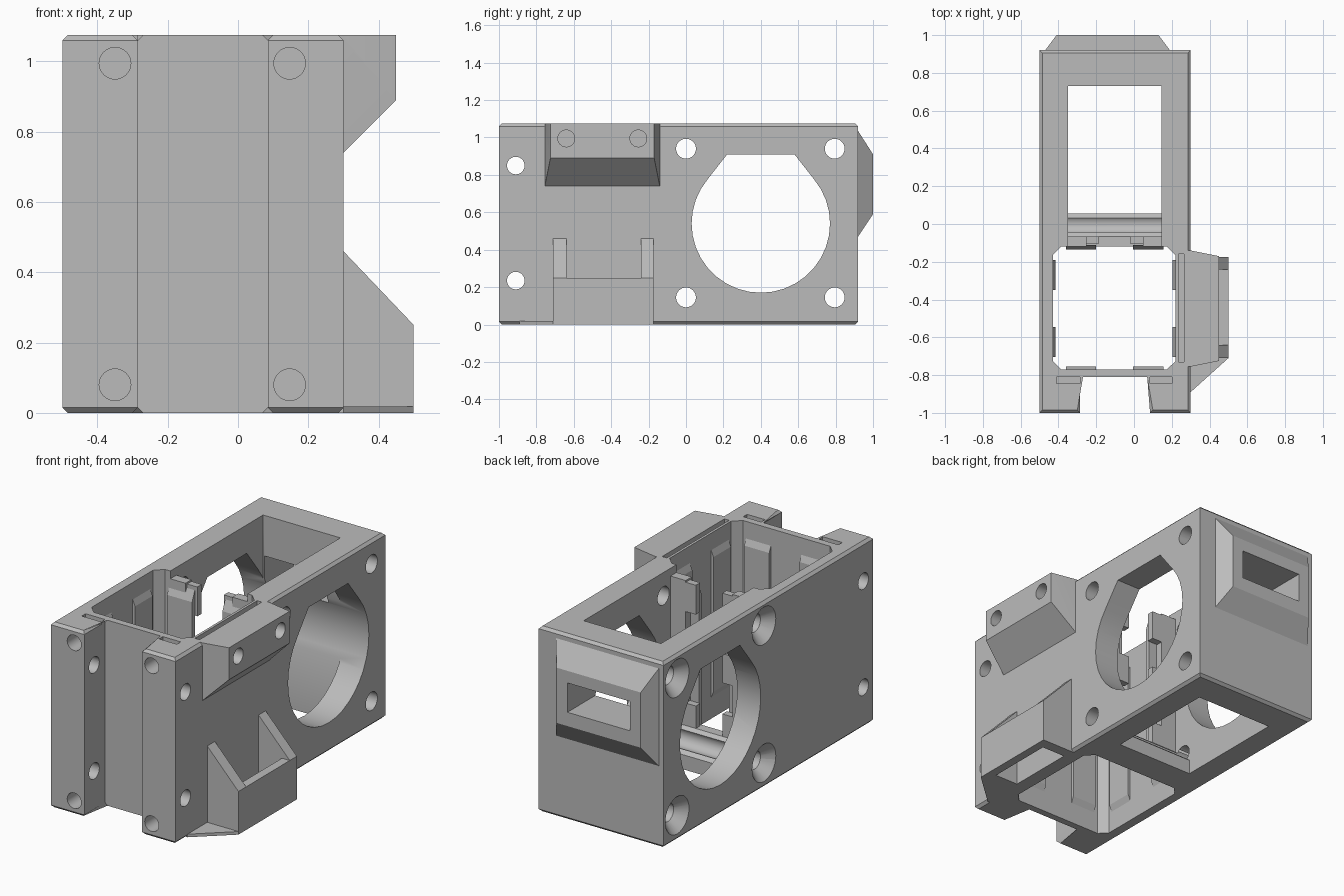
import bpy, bmesh, math
from mathutils import Vector

cube = bpy.data.objects.get("Cube")
if cube:
    bpy.data.objects.remove(cube, do_unlink=True)

grey = bpy.data.materials.new("plain grey")
grey.use_nodes = True
GREY = (0.5, 0.5, 0.5, 1)
grey.diffuse_color = GREY
grey.node_tree.nodes["Principled BSDF"].inputs["Base Color"].default_value = GREY


def finish(name, bm):
    bmesh.ops.recalc_face_normals(bm, faces=bm.faces)
    mesh = bpy.data.meshes.new(name)
    bm.to_mesh(mesh)
    bm.free()
    mesh.materials.append(grey)
    obj = bpy.data.objects.new(name, mesh)
    bpy.context.collection.objects.link(obj)
    return obj


def place(axis, a, b, t):
    return {"x": (t, a, b), "y": (a, t, b), "z": (a, b, t)}[axis]


def prism_mesh(pts, axis, lo, hi, scale_hi=1.0):
    """Extrude a flat outline along an axis, optionally scaling the far end about its centre."""
    bm = bmesh.new()
    ca = sum(p[0] for p in pts) / len(pts)
    cb = sum(p[1] for p in pts) / len(pts)
    near = [bm.verts.new(place(axis, a, b, lo)) for a, b in pts]
    far = [bm.verts.new(place(axis, ca + (a - ca) * scale_hi, cb + (b - cb) * scale_hi, hi)) for a, b in pts]
    bm.faces.new(near)
    bm.faces.new(far)
    n = len(pts)
    for i in range(n):
        j = (i + 1) % n
        bm.faces.new((near[i], near[j], far[j], far[i]))
    return bm


def prism(name, pts, axis, lo, hi, scale_hi=1.0):
    return finish(name, prism_mesh(pts, axis, lo, hi, scale_hi))


def box(name, x, y, z):
    return prism(name, [(x[0], y[0]), (x[1], y[0]), (x[1], y[1]), (x[0], y[1])], "z", *z)


def circle(a, b, r, n=32):
    return [(a + r * math.cos(math.tau * i / n), b + r * math.sin(math.tau * i / n)) for i in range(n)]


def hull(name, pts):
    bm = bmesh.new()
    for p in pts:
        bm.verts.new(p)
    bmesh.ops.convex_hull(bm, input=bm.verts)
    bmesh.ops.dissolve_limit(bm, angle_limit=0.01, verts=bm.verts, edges=bm.edges)
    return finish(name, bm)


def combine(target, other, operation="DIFFERENCE"):
    mod = target.modifiers.new("combine", "BOOLEAN")
    mod.operation, mod.solver, mod.object = operation, "EXACT", other
    bpy.context.view_layer.objects.active = target
    bpy.ops.object.modifier_apply(modifier=mod.name)
    bpy.data.objects.remove(other, do_unlink=True)


TOP = 1.075
LEFT, RIGHT, FRONT, BACK = -0.5, 0.3, -1.0, 0.92

# Main housing outline, with the wide channel between the two front pillars
outline = [(LEFT, FRONT), (-0.285, FRONT), (-0.285, -0.81), (0.085, -0.81),
           (0.085, FRONT), (RIGHT, FRONT), (RIGHT, BACK), (LEFT, BACK)]
bm = prism_mesh(outline, "z", 0, TOP)
rims = []
for e in bm.edges:
    a, b = (v.co for v in e.verts)
    mid = (a + b) / 2
    if abs(a.z - b.z) < 0.01 and abs(mid.y + 0.81) > 0.01:
        rims.append(e)
bmesh.ops.bevel(bm, geom=rims, offset=0.015, segments=1, affect="EDGES")
body = finish("housing", bm)

# Upper side lug, tapered outwards
lug = [(x, y, z) for x in (0.27, RIGHT) for y in (-0.755, -0.14) for z in (0.74, TOP)]
lug += [(0.45, y, z) for y in (-0.725, -0.17) for z in (0.89, TOP)]
combine(body, hull("side_lug", lug), "UNION")

# Lower side pocket with sloping cheeks and a thin floor gusset
cheeks = [(0.28, 0), (0.5, 0), (0.5, 0.25), (0.3, 0.46), (0.28, 0.46)]
combine(body, prism("side_pocket", cheeks, "y", -0.71, -0.175), "UNION")
gusset = [(0.28, -0.89), (0.3, -0.89), (0.5, -0.71), (0.5, -0.69), (0.28, -0.69)]
combine(body, prism("floor_gusset", gusset, "z", 0, 0.018), "UNION")

# Raised frame on the back wall
frame = [(x, y, z) for x in (-0.47, 0.19) for y in (0.9, BACK) for z in (0.47, 1.035)]
frame += [(x, 1.0, z) for x in (-0.41, 0.13) for z in (0.59, 0.91)]
combine(body, hull("back_frame", frame), "UNION")

# Pocket openings
combine(body, box("pocket_cut", (RIGHT, 0.45), (-0.64, -0.24), (-0.1, 0.7)))
combine(body, box("pocket_front_cut", (0.44, 0.6), (-0.64, -0.24), (0.25, 0.6)))

# Square shaft with clipped corners, rear chamber and the link between them
x0, x1, y0, y1, c = -0.43, 0.22, -0.77, -0.12, 0.045
shaft = [(x0 + c, y0), (x1 - c, y0), (x1, y0 + c), (x1, y1 - c),
         (x1 - c, y1), (x0 + c, y1), (x0, y1 - c), (x0, y0 + c)]
combine(body, prism("shaft_cut", shaft, "z", -0.1, 1.2))
combine(body, box("chamber_cut", (-0.35, 0.145), (0.055, 0.73), (-0.1, 1.2)))
link = [(-0.2, 0.19), (-0.065, 0.19), (0.06, 0.08), (0.06, 1.2), (-0.2, 1.2)]
combine(body, prism("link_cut", link, "x", -0.35, 0.145))

# Slots in the rim for sliding panels
combine(body, box("side_slot_cut", (0.235, 0.265), (-0.73, -0.16), (0.85, 1.2)))
for x in ((-0.41, -0.285), (0.085, 0.2)):
    combine(body, box("front_slot_cut", x, (-0.845, -0.81), (1.03, 1.2)))

# Large side opening with a flattened top
opening = [(0.4 + 0.37 * math.cos(a), 0.54 + 0.37 * math.sin(a))
           for a in (math.radians(140 + i * 10) for i in range(27))]
opening += [(0.58, 0.91), (0.22, 0.91)]
combine(body, prism("opening_cut", opening, "x", -0.7, 0.6))

# Window through the back wall
combine(body, box("window_cut", (-0.34, 0.06), (0.7, 1.1), (0.67, 0.84)))

# Screw holes: countersunk at the rear, plain through the pillars
for y in (0.0, 0.795):
    for z in (0.145, 0.94):
        combine(body, prism("screw_cut", circle(y, z, 0.053), "x", -0.7, 0.6))
        combine(body, prism("countersink_cut", circle(y, z, 0.11), "x", -0.502, -0.44, 0.48))
for z in (0.235, 0.85):
    combine(body, prism("pillar_screw_cut", circle(-0.91, z, 0.047), "x", -0.7, 0.6))

# Blind holes in the pillar fronts and in the side lug
for x in (-0.35, 0.147):
    for z in (0.08, 0.995):
        combine(body, prism("pillar_hole_cut", circle(x, z, 0.045), "y", -1.1, -0.86))
for y in (-0.64, -0.255):
    combine(body, prism("lug_hole_cut", circle(y, 0.995, 0.045), "x", 0.3, 0.6))

# Clips at both sides of the link, mirrored about the chamber centre
MID = -0.1025
for side, label in ((-1, "right"), (1, "left")):
    def span(a, b):
        return sorted((MID + side * a, MID + side * b))
    box(label + "_clip_wall", span(0.15, 0.26), (-0.12, -0.065), (0.1, 1.03))
    for z in (0.15, 0.5, 0.85):
        box(label + "_clip_lip", span(0.085, 0.2), (-0.105, -0.065), (z, z + 0.17))

# Shallow grip pads on the four shaft walls
def pad(name, centre, normal):
    n = Vector(normal)
    along = Vector((-n.y, n.x, 0))
    pts = []
    for s in (-0.08, 0.08):
        for depth, lo, hi in ((-0.01, 0.1, 1.0), (0.015, 0.16, 0.94)):
            for z in (lo, hi):
                p = Vector((*centre, 0)) + along * s + n * depth
                pts.append((p.x, p.y, z))
    hull(name, pts)


for y in (-0.27, -0.625):
    pad("shaft_pad_right", (x0, y), (1, 0, 0))
    pad("shaft_pad_left", (x1, y), (-1, 0, 0))
for x in (-0.28, 0.075):
    pad("shaft_pad_front", (x, y0), (0, 1, 0))
    pad("shaft_pad_back", (x, y1), (0, -1, 0))

# Smooth the bores while keeping every edge crisp
bpy.ops.object.select_all(action="DESELECT")
body.select_set(True)
bpy.context.view_layer.objects.active = body
bpy.ops.object.shade_smooth_by_angle(angle=math.radians(25))
